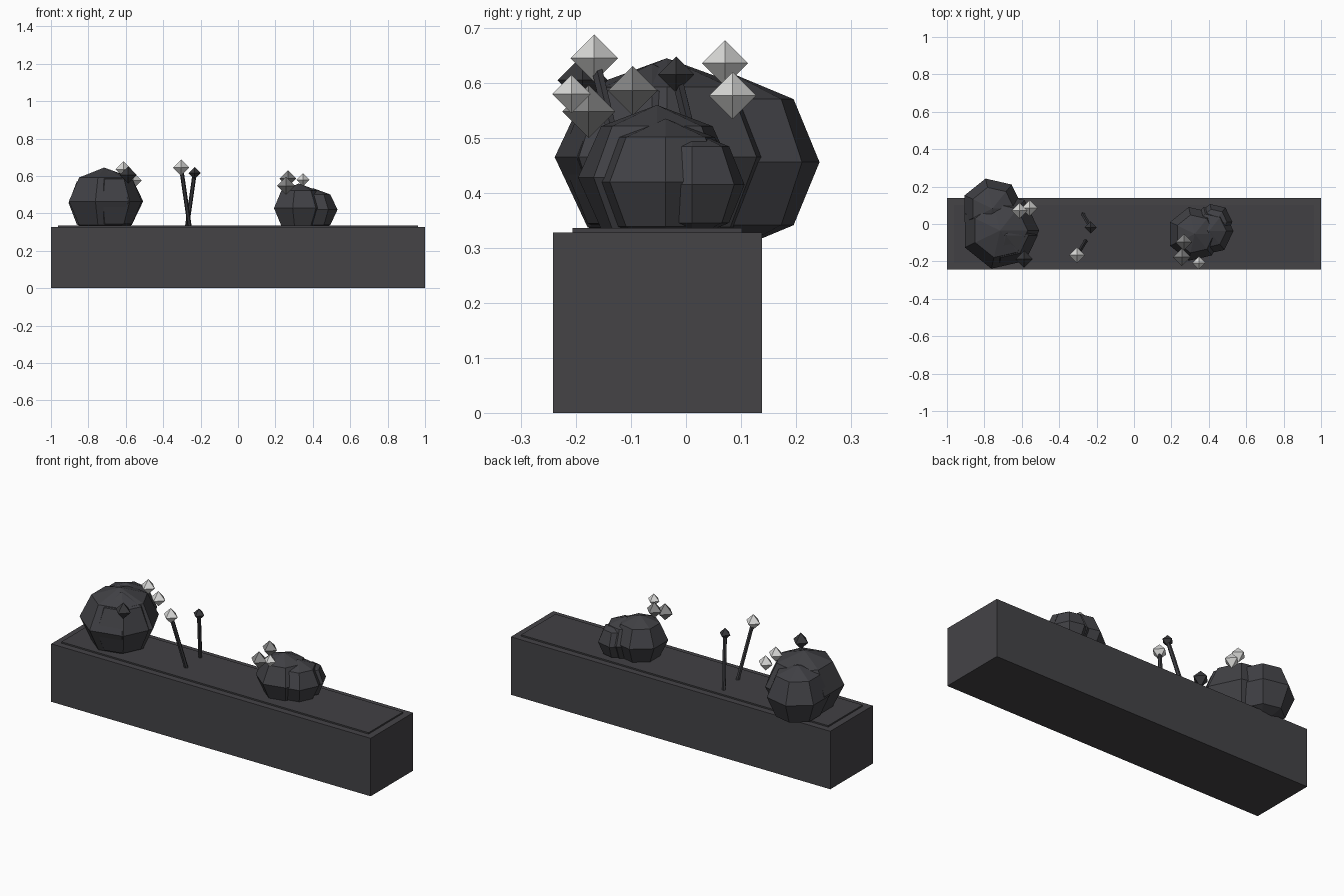
import bpy, bmesh
from math import sin, cos, pi
from mathutils import Vector

cube = bpy.data.objects.get("Cube")
if cube:
    bpy.data.objects.remove(cube)


def material(name, r, g, b):
    m = bpy.data.materials.new(name)
    m.use_nodes = True
    m.diffuse_color = (r, g, b, 1)
    m.node_tree.nodes["Principled BSDF"].inputs["Base Color"].default_value = (r, g, b, 1)
    return m


STONE = material("dark stone", .058, .056, .062)
SOIL = material("soil", .053, .051, .057)
LEAF = material("dark leaf", .053, .053, .060)
STEM = material("stem", .045, .045, .051)
WHITE = material("white petal", .70, .70, .69)
GREY = material("grey petal", .24, .24, .24)
BLACK = material("dark petal", .040, .040, .044)


def finish(name, bm, mat, loc=(0, 0, 0)):
    bmesh.ops.recalc_face_normals(bm, faces=bm.faces[:])
    mesh = bpy.data.meshes.new(name)
    bm.to_mesh(mesh)
    bm.free()
    mesh.materials.append(mat)
    ob = bpy.data.objects.new(name, mesh)
    ob.location = loc
    bpy.context.collection.objects.link(ob)
    return ob


def block(name, lo, hi, mat):
    lo, hi = Vector(lo), Vector(hi)
    bm = bmesh.new()
    bmesh.ops.create_cube(bm, size=1)
    bmesh.ops.scale(bm, vec=hi - lo, verts=bm.verts[:])
    return finish(name, bm, mat, (lo + hi) / 2)


def ball(name, loc, r, rz, sides, bands, mat):
    """Faceted ball with one corner of each ring on +x."""
    bm = bmesh.new()
    bottom, top = bm.verts.new((0, 0, -rz)), bm.verts.new((0, 0, rz))
    rings = []
    for b in range(1, bands):
        lat = pi * (b / bands - .5)
        rings.append([bm.verts.new((r * cos(lat) * cos(2 * pi * s / sides),
                                    r * cos(lat) * sin(2 * pi * s / sides),
                                    rz * sin(lat))) for s in range(sides)])
    for s in range(sides):
        n = (s + 1) % sides
        bm.faces.new((bottom, rings[0][n], rings[0][s]))
        bm.faces.new((top, rings[-1][s], rings[-1][n]))
        for low, high in zip(rings, rings[1:]):
            bm.faces.new((low[s], low[n], high[n], high[s]))
    return finish(name, bm, mat, loc)


def stem(name, a, b, r):
    a, b = Vector(a), Vector(b)
    bm = bmesh.new()
    bmesh.ops.create_cone(bm, cap_ends=True, segments=6, radius1=r, radius2=r, depth=(b - a).length)
    ob = finish(name, bm, STEM, (a + b) / 2)
    ob.rotation_euler = (b - a).to_track_quat('Z', 'Y').to_euler()


# Planter and its soil bed
block("planter_box", (-1, -.242, 0), (1, .138, .328), STONE)
block("soil_bed", (-.962, -.206, .32), (.962, .102, .336), SOIL)

# Bushes: clusters of overlapping seven-sided balls
for name, loc, r, rz in (
        ("right_bush_main", (-.716, -.035, .465), .209, .18),
        ("right_bush_back", (-.757, .082, .456), .165, .162),
        ("right_bush_front", (-.685, -.062, .465), .17, .17),
        ("left_bush_main", (.325, -.053, .428), .147, .132),
        ("left_bush_side", (.402, -.037, .42), .13, .115),
        ("left_bush_back", (.428, .011, .415), .098, .098)):
    ball(name, loc, r, rz, 7, 4, LEAF)

# Octahedral blossoms
for name, loc, r, mat in (
        ("right_bush_blossom_high", (-.612, .071, .636), .042, WHITE),
        ("right_bush_blossom_low", (-.558, .085, .577), .043, WHITE),
        ("right_bush_blossom_dark", (-.587, -.188, .605), .046, BLACK),
        ("left_bush_blossom_high", (.267, -.097, .586), .045, GREY),
        ("left_bush_blossom_low", (.256, -.177, .548), .048, GREY),
        ("left_bush_blossom_front", (.347, -.208, .58), .035, WHITE),
        ("tall_blossom_white", (-.304, -.167, .645), .043, WHITE),
        ("tall_blossom_dark", (-.232, -.018, .615), .033, BLACK)):
    ball(name, loc, r, r, 4, 2, mat)

# Leaning flower stems
stem("tall_stem_white", (-.258, -.09, .325), (-.304, -.167, .645), .011)
stem("tall_stem_dark", (-.273, .053, .325), (-.232, -.018, .615), .011)
